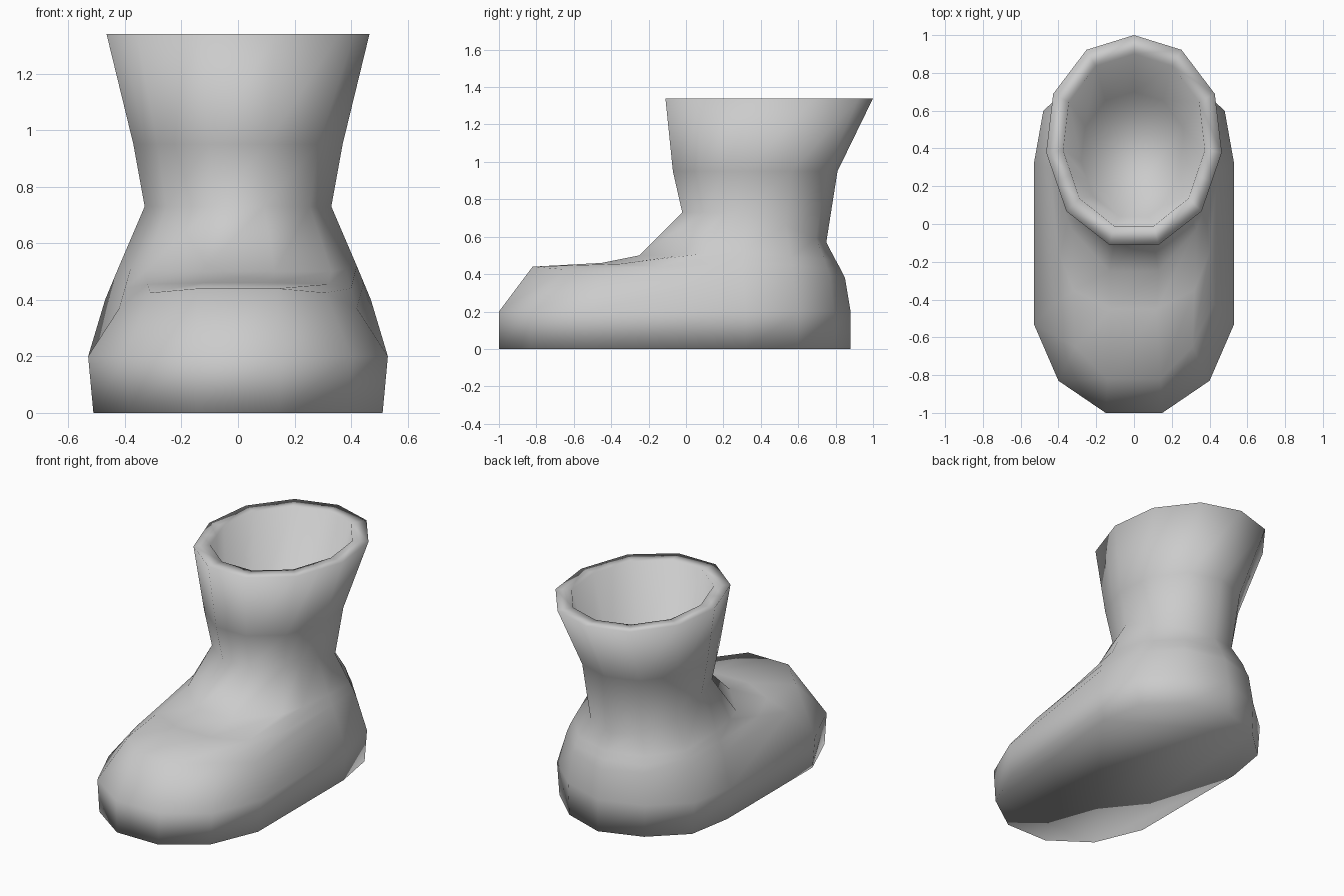
import bpy
import bmesh

cube = bpy.data.objects.get("Cube")
if cube:
    bpy.data.objects.remove(cube)

grey = bpy.data.materials.new("light_grey")
grey.use_nodes = True
grey.diffuse_color = (0.6, 0.6, 0.6, 1)
grey.node_tree.nodes["Principled BSDF"].inputs["Base Color"].default_value = (0.6, 0.6, 0.6, 1)

# Half outlines, front to back; the last point lies on the centre line
FOOT = [(.15, -1), (.4, -.83), (.53, -.53), (.53, .32), (.48, .6), (.27, .79), (0, .88)]
SHAFT = [(.28, -1), (.77, -.68), (.885, -.4), (1, -.12), (.92, .44), (.54, .86), (0, 1)]


def foot_ring(z, width=1):
    return [(x * width, y, z) for x, y in FOOT]


def shaft_ring(width, front, back, z, back_drop=0):
    mid, half = (front + back) / 2, (back - front) / 2
    return [(x * width, mid + y * half, z - back_drop * max(0, y)) for x, y in SHAFT]


# Top edge of the toe, and the two folds of the instep
toe_top = [(.14, -.82, .44), (.31, -.65, .425), (.42, -.42, .37), (.47, .3, .4),
           (.43, .57, .4), (.25, .77, .39), (0, .85, .38)]
low_instep = [(.12, -.45, .46), (.32, -.35, .455), (.4, -.15, .44), (.445, .3, .46),
              (.41, .565, .45), (.24, .755, .43), (0, .825, .43)]
instep = [(.13, -.25, .5), (.33, -.03, .5), (.38, .1, .51), (.42, .3, .52),
          (.39, .56, .49), (.23, .74, .48), (0, .8, .475)]

bm = bmesh.new()


def add_ring(half):
    mirrored = [(-x, y, z) for x, y, z in reversed(half[:-1])]
    return [bm.verts.new(p) for p in half + mirrored]


def bridge(a, b):
    for i in range(len(a)):
        j = (i + 1) % len(a)
        bm.faces.new((a[i], a[j], b[j], b[i]))


# Outer wall, rolled over the rim and down into a tapering lining
rings = [add_ring(r) for r in (
    foot_ring(0, .965),
    foot_ring(.2),
    toe_top,
    low_instep,
    instep,
    shaft_ring(.33, -.02, .75, .73, back_drop=.16),
    shaft_ring(.37, -.07, .81, .95),
    shaft_ring(.465, -.11, 1, 1.34),
    shaft_ring(.375, -.01, .9, 1.34),
    shaft_ring(.28, .04, .7, .75),
)]
for lower, upper in zip(rings, rings[1:]):
    bridge(lower, upper)

# Insole closes the lining, sole closes the bottom
bm.faces.new(rings[-1])
bm.faces.new(rings[0][::-1])

mesh = bpy.data.meshes.new("boot")
bm.to_mesh(mesh)
bm.free()
mesh.materials.append(grey)
boot = bpy.data.objects.new("boot", mesh)
bpy.context.collection.objects.link(boot)
bpy.context.view_layer.objects.active = boot
boot.select_set(True)
bpy.ops.object.shade_smooth()
